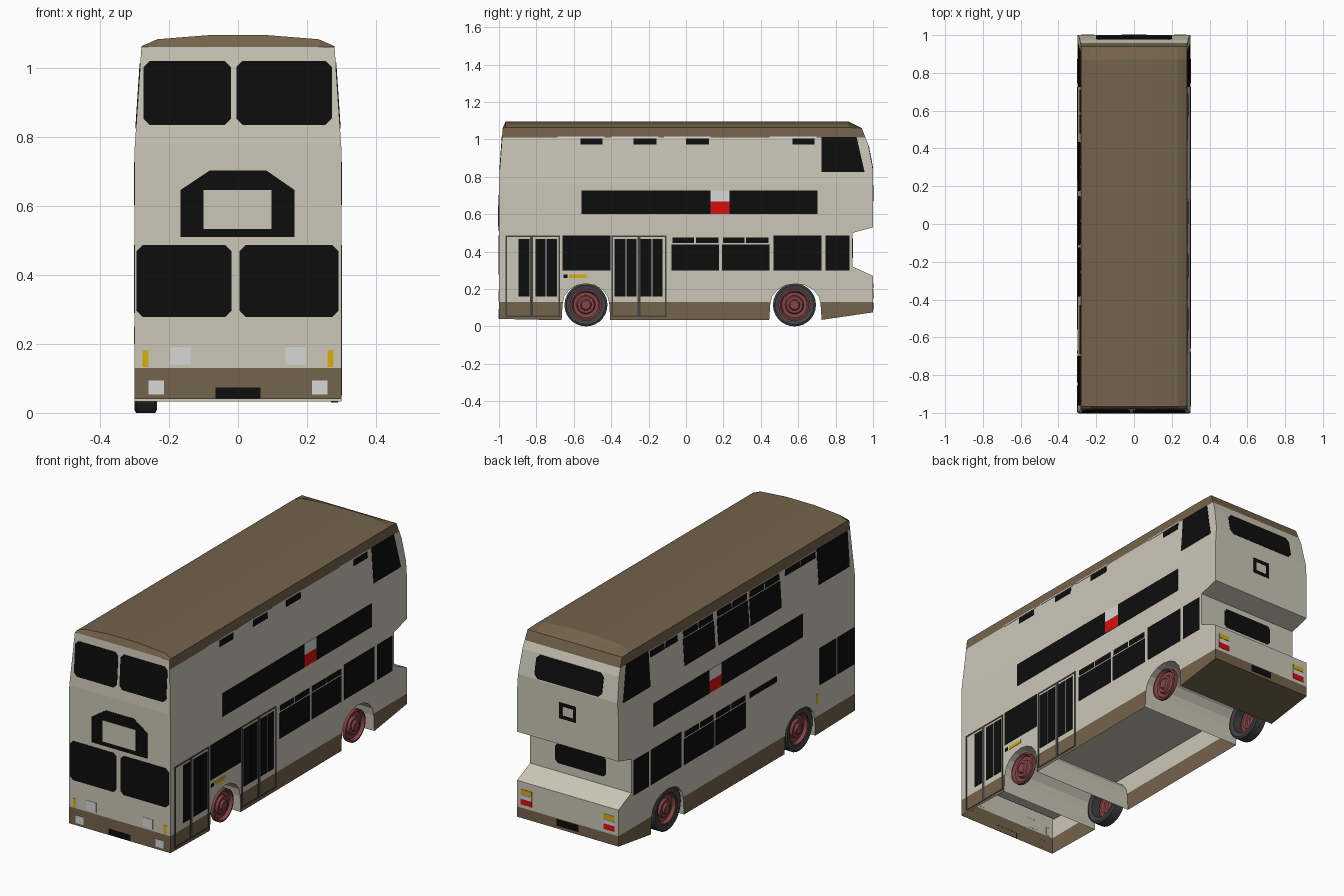
import bpy, bmesh, math
from mathutils import Vector, Matrix

if "Cube" in bpy.data.objects:
    bpy.data.objects.remove(bpy.data.objects["Cube"])


def mat(name, r, g, b):
    m = bpy.data.materials.new(name)
    m.diffuse_color = (r, g, b, 1)
    m.use_nodes = True
    m.node_tree.nodes["Principled BSDF"].inputs["Base Color"].default_value = m.diffuse_color
    return m


CREAM = mat("cream_paint", .60, .57, .475)
BROWN = mat("brown_paint", .175, .125, .07)
BLACK = mat("black_glass", .004, .004, .004)
GREY = mat("tyre_grey", .055, .055, .055)
HUB = mat("hub_red", .24, .06, .06)
RED = mat("bright_red", .68, .005, .005)
AMBER = mat("amber", .68, .42, .006)
WHITE = mat("lamp_white", .68, .68, .69)


def finish(name, bm, *mats):
    me = bpy.data.meshes.new(name)
    bm.to_mesh(me)
    bm.free()
    ob = bpy.data.objects.new(name, me)
    bpy.context.collection.objects.link(ob)
    for m in mats:
        me.materials.append(m)
    return ob


# Body: side profile with wheel arches, extruded across the width
def arch(y0, y1, z0, top):
    c, r = (y0 + y1) / 2, (y1 - y0) / 2
    pts = [(y0, z0)]
    for i in range(9):
        a = math.pi * (1 - i / 8)
        pts.append((c + r * .96 * math.cos(a), .12 + (top - .12) * math.sin(a)))
    return pts + [(y1, z0)]


ARCHES = [(-.665, -.405), (.445, .725)]
profile = ([(-1, .04)] + arch(*ARCHES[0], .033, .228) + arch(*ARCHES[1], .035, .228)
           + [(1, .075), (1, .27), (.89, .32), (.89, .5), (1, .53), (1, .84), (.975, .97),
              (.94, 1.06), (.87, 1.095), (-.965, 1.095), (-.98, 1.06), (-1, .78)])


def half_width(z):
    return .3 - .02 * min(max((z - .76) / .3, 0), 1)


bm = bmesh.new()
side = bm.faces.new([bm.verts.new((-.3, y, z)) for y, z in profile])
ext = bmesh.ops.extrude_face_region(bm, geom=[side], use_keep_orig=True)
bmesh.ops.translate(bm, vec=(.6, 0, 0), verts=[v for v in ext["geom"] if isinstance(v, bmesh.types.BMVert)])
bmesh.ops.recalc_face_normals(bm, faces=bm.faces)
bmesh.ops.triangulate(bm, faces=bm.faces)
cuts = [((0, 0, z), (0, 0, 1)) for z in (.13, .76, 1.01, 1.06)]
cuts += [((x, 0, 0), (1, 0, 0)) for x in (-.25, -.09, .09, .25)]
for co, no in cuts:
    bmesh.ops.bisect_plane(bm, geom=bm.verts[:] + bm.edges[:] + bm.faces[:], plane_co=co, plane_no=no, dist=1e-5)
# taper the upper deck and crown the roof
for v in bm.verts:
    ax = abs(v.co.x)
    if v.co.z > 1.07:
        v.co.z -= 0 if ax < .1 else .012 if ax < .26 else .032
    v.co.x *= half_width(v.co.z) / .3
bm.normal_update()
# open underside ahead of the rear axle; brown roof and skirt
doomed = []
for f in bm.faces:
    c, n = f.calc_center_median(), f.normal
    in_arch = abs(n.x) < .1 and c.z < .24 and any(a - .01 < c.y < b + .002 for a, b in ARCHES)
    roof_line = 1.06 if n.y < -.5 else 1.01
    f.material_index = int((c.z < .13 and not in_arch) or c.z > roof_line)
    if n.z < -.9 and c.z < .06 and c.y < .72:
        doomed.append(f)
bmesh.ops.delete(bm, geom=doomed, context="FACES")
finish("bus_body", bm, CREAM, BROWN)

# Floor seen from underneath
bm = bmesh.new()
bmesh.ops.create_cube(bm, size=1, matrix=Matrix.Translation((0, -.13, .236)) @ Matrix.Diagonal((.59, 1.7, .01, 1)))
finish("floor", bm, CREAM)


# Thin plates laid on a body side; outlines are (u, z) with u = x or y
def surface(where, u, z, d):
    if where == "right":
        return (half_width(z) + d, u, z)
    if where == "left":
        return (-half_width(z) - d, u, z)
    if where == "front":
        return (u, -1 + max(z - .78, 0) * .02 / .28 - d, z)
    y = .89 if .32 < z < .5 else 1 - max(z - .84, 0) * .025 / .13
    return (u, y + d, z)


def rect(u0, u1, z0, z1, ch=0.0):
    if not ch:
        return [(u0, z0), (u1, z0), (u1, z1), (u0, z1)]
    return [(u0 + ch, z0), (u1 - ch, z0), (u1, z0 + ch), (u1, z1 - ch),
            (u1 - ch, z1), (u0 + ch, z1), (u0, z1 - ch), (u0, z0 + ch)]


def frame(u0, u1, z0, z1, t=.008):
    return [rect(u0, u0 + t, z0, z1), rect(u1 - t, u1, z0, z1),
            rect(u0, u1, z0, z0 + t), rect(u0, u1, z1 - t, z1)]


def plates(name, where, material, shapes, d=.002):
    bm = bmesh.new()
    for pts in shapes:
        lo = [bm.verts.new(surface(where, u, z, -.001)) for u, z in pts]
        hi = [bm.verts.new(surface(where, u, z, d)) for u, z in pts]
        bm.faces.new(hi)
        for i in range(len(pts)):
            j = (i + 1) % len(pts)
            bm.faces.new((lo[i], lo[j], hi[j], hi[i]))
    bmesh.ops.recalc_face_normals(bm, faces=bm.faces)
    finish(name, bm, material)


# Front: windscreens, destination box, lamps
plates("front_windscreens", "front", BLACK, [
    rect(-.274, -.02, .835, 1.02, .018), rect(-.005, .272, .835, 1.02, .018),
    rect(-.294, -.019, .278, .487, .018), rect(.005, .291, .278, .487, .018)])
plates("destination_box", "front", BLACK, [
    [(-.167, .51), (.164, .51), (.164, .646), (.083, .702), (-.083, .702), (-.167, .646)]])
plates("destination_blind", "front", CREAM, [rect(-.1, .097, .533, .646)], .004)
plates("front_number_plate", "front", BLACK, [rect(-.065, .065, .042, .073)])
plates("headlamps", "front", WHITE, [r for s in (-1, 1) for r in (
    rect(s * .167 - .029, s * .167 + .029, .14, .191), rect(s * .237 - .023, s * .237 + .023, .053, .094))])
plates("front_indicators", "front", AMBER, [rect(s * .268 - .009, s * .268 + .009, .133, .181) for s in (-1, 1)])

# Windows shared by both sides
common = [rect(.468, .725, .3, .487), rect(.746, .874, .3, .487),
          [(.724, .825), (.955, .825), (.912, 1.012), (.724, 1.012)]]
for a in (-.077, .192):
    common += [rect(a, a + .254, .3, .438), rect(a + .005, a + .12, .446, .476), rect(a + .13, a + .25, .446, .476)]
for where in ("right", "left"):
    plates(where + "_windows", where, BLACK, common)
    plates(where + "_advert_band", where, BLACK, [rect(-.559, .131, .602, .727), rect(.233, .703, .602, .727)])
    plates(where + "_advert_white", where, WHITE, [rect(.131, .233, .668, .727)])
    plates(where + "_advert_red", where, RED, [rect(.131, .233, .602, .668)])

# Right side: two folding doors, upper vents
panes = [(-.895, -.837), (-.805, -.75), (-.745, -.69), (-.382, -.323), (-.318, -.265), (-.243, -.184), (-.179, -.126)]
plates("door_glass", "right", BLACK, [rect(a, b, .16, .467) for a, b in panes])
plates("door_frames", "right", GREY, [r for a, b in ((-.965, -.826), (-.826, -.674), (-.398, -.25), (-.25, -.104))
                                      for r in frame(a, b, .05, .487)])
plates("right_cab_window", "right", BLACK, [rect(-.66, -.404, .3, .487), rect(-.655, -.633, .26, .278)])
vents = [(-.564, -.447), (-.28, -.158), (0, .122), (.57, .687)]
plates("upper_vents", "right", BLACK, [rect(a, b, .973, 1.005) for a, b in vents])
plates("vent_rails", "right", WHITE, [rect(b - .24, b + .01, 1.008, 1.015) for a, b in vents])
plates("right_side_marker", "right", AMBER, [rect(-.625, -.532, .259, .278)])

# Left side: upper deck windows, driver windows
left = [rect(-.43, -.56, .973, 1.005), rect(-.565, -.687, .973, 1.005), rect(.48, .58, .973, 1.005),
        rect(.59, .71, .973, 1.005), rect(-.96, -.7, .825, 1.012), rect(-.338, -.107, .446, .476),
        rect(-.84, -.7, .29, .487), rect(-.995, -.855, .29, .487)]
for a in (-.385, -.112, .175):
    left += [rect(a, a + .26, .825, .965), rect(a + .005, a + .125, .972, 1.005), rect(a + .135, a + .255, .972, 1.005)]
plates("left_deck_windows", "left", BLACK, left)
plates("left_side_marker", "left", AMBER, [rect(-.685, -.67, .2, .25)])

# Rear: windows, plain panel, lamps
plates("rear_upper_window", "back", BLACK, [rect(-.2, .2, .845, .965, .02)])
plates("rear_lower_window", "back", BLACK, [rect(-.15, .15, .365, .47, .015)])
plates("rear_panel", "back", BLACK, frame(-.05, .05, .67, .755, .018))
plates("rear_number_plate", "back", BLACK, [rect(-.065, .065, .09, .125)])
for name, m, z0, z1 in (("rear_indicators", AMBER, .205, .23), ("reversing_lamps", WHITE, .178, .2),
                        ("brake_lamps", RED, .148, .178)):
    plates(name, "back", m, [rect(s * .245 - .033, s * .245 + .033, z0, z1) for s in (-1, 1)])


# Wheels: lathed around the x axis; tyres exist on the left only
def lathe(name, pts, centre, material):
    bm = bmesh.new()
    vs = [bm.verts.new((x, 0, r)) for x, r in pts]
    es = [bm.edges.new(p) for p in zip(vs, vs[1:])]
    bmesh.ops.spin(bm, geom=vs + es, cent=(0, 0, 0), axis=(1, 0, 0), angle=math.tau, steps=28)
    bmesh.ops.remove_doubles(bm, verts=bm.verts, dist=1e-5)
    bmesh.ops.recalc_face_normals(bm, faces=bm.faces)
    bmesh.ops.translate(bm, vec=Vector(centre), verts=bm.verts)
    ob = finish(name, bm, material)
    bpy.ops.object.select_all(action="DESELECT")
    bpy.context.view_layer.objects.active = ob
    ob.select_set(True)
    bpy.ops.object.shade_smooth_by_angle(angle=math.radians(35))


tyre = [(-.24, .083), (-.235, .105), (-.24, .115), (-.295, .115), (-.3, .107), (-.296, .083), (-.24, .083)]
hub = [(.27, .085), (.29, .085), (.292, .076), (.276, .068), (.274, .05), (.286, .044), (.286, .03),
       (.296, .024), (.296, 0)]
for axle, y in (("front", -.535), ("rear", .58)):
    lathe(axle + "_tyre", tyre, (0, y, .115), GREY)
    for s, word in ((1, "right"), (-1, "left")):
        lathe(f"{axle}_{word}_hub", [(s * x, r) for x, r in hub], (0, y, .115), HUB)
